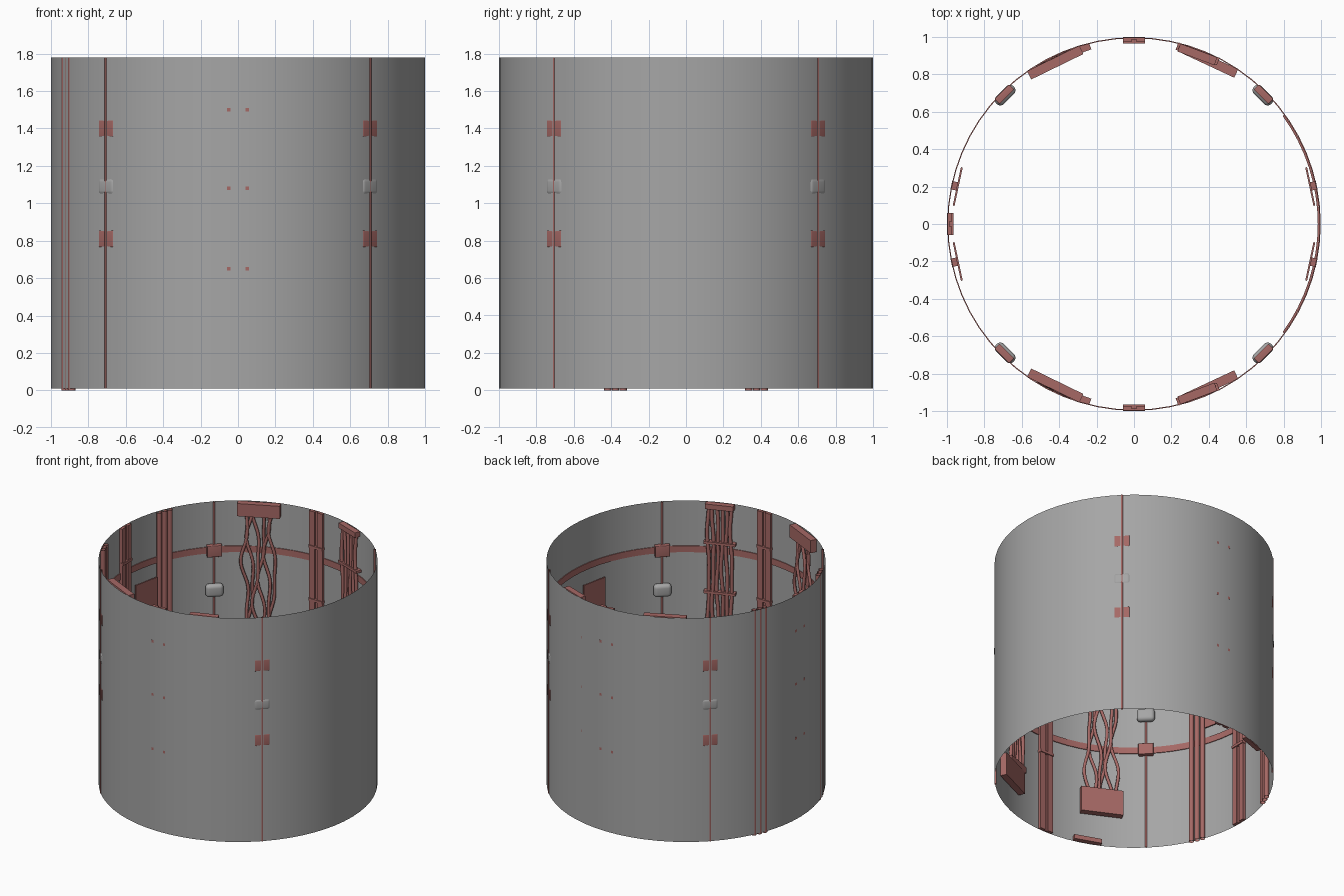
import bpy, bmesh, math
from mathutils import Matrix, Vector

if "Cube" in bpy.data.objects:
    bpy.data.objects.remove(bpy.data.objects["Cube"], do_unlink=True)

BASE, TOP = 0.01, 1.78


def material(name, rgb):
    m = bpy.data.materials.new(name)
    m.use_nodes = True
    m.diffuse_color = (*rgb, 1)
    m.node_tree.nodes["Principled BSDF"].inputs["Base Color"].default_value = (*rgb, 1)
    return m


grey = material("concrete grey", (0.38, 0.38, 0.38))
red = material("dusty red", (0.38, 0.14, 0.13))


def finish(name, bm, mat, smooth=False):
    me = bpy.data.meshes.new(name)
    bm.to_mesh(me)
    bm.free()
    ob = bpy.data.objects.new(name, me)
    bpy.context.collection.objects.link(ob)
    me.materials.append(mat)
    if smooth:
        bpy.ops.object.select_all(action="DESELECT")
        ob.select_set(True)
        bpy.context.view_layer.objects.active = ob
        bpy.ops.object.shade_smooth_by_angle(angle=math.radians(35))
    return ob


def on_wall(az, r, z, side=0.0):
    """Point on the wall: angle, distance from the axis, height, sideways shift."""
    a = math.radians(az) + side / r
    return Vector((r * math.cos(a), r * math.sin(a), z))


def box(name, az, r_in, r_out, z0, z1, width, mat=red, side=0.0, bevel=0.0):
    bm = bmesh.new()
    bmesh.ops.create_cube(bm, size=1)
    bmesh.ops.scale(bm, vec=(r_out - r_in, width, z1 - z0), verts=bm.verts)
    if bevel:
        bmesh.ops.bevel(bm, geom=bm.edges[:], offset=bevel, segments=5,
                        profile=0.5, affect="EDGES")
    shift = Matrix.Translation(((r_in + r_out) / 2, side, (z0 + z1) / 2))
    bm.transform(Matrix.Rotation(math.radians(az), 4, "Z") @ shift)
    return finish(name, bm, mat, bevel > 0)


def tube(name, az, r, radius, z0, z1, side=0.0):
    bm = bmesh.new()
    bmesh.ops.create_cone(bm, cap_ends=False, segments=12, radius1=radius,
                          radius2=radius, depth=z1 - z0)
    bm.transform(Matrix.Translation(on_wall(az, r, (z0 + z1) / 2, side)))
    return finish(name, bm, red, True)


def band(name, r_in, r_out, z0, z1, start=0, end=360, steps=64):
    """Rectangular section swept around the axis."""
    bm = bmesh.new()
    loops = []
    for i in range(steps + 1):
        az = start + (end - start) * i / steps
        loops.append([bm.verts.new(on_wall(az, r, z)) for r, z in
                      ((r_in, z0), (r_out, z0), (r_out, z1), (r_in, z1))])
    for a, b in zip(loops, loops[1:]):
        for k in range(4):
            n = (k + 1) % 4
            bm.faces.new((a[k], b[k], b[n], a[n]))
    bmesh.ops.remove_doubles(bm, verts=bm.verts, dist=1e-5)
    bmesh.ops.recalc_face_normals(bm, faces=bm.faces)
    return finish(name, bm, red, True)


def cable(name, az, z0, z1, side, wave, phase, radius):
    """Hanging cable with a gentle sideways wave."""
    cu = bpy.data.curves.new(name, "CURVE")
    cu.dimensions = "3D"
    cu.bevel_depth = radius
    cu.bevel_resolution = 2
    sp = cu.splines.new("POLY")
    n = 36
    sp.points.add(n - 1)
    for i, p in enumerate(sp.points):
        z = z0 + (z1 - z0) * i / (n - 1)
        sway = wave * (math.sin(9 * z + phase) + 0.5 * math.sin(17 * z + 2 * phase))
        r = 0.972 + 0.4 * wave * math.sin(7 * z + 3 * phase)
        p.co = (*on_wall(az, r, z, side + sway), 1)
    sp.use_smooth = True
    ob = bpy.data.objects.new(name, cu)
    cu.materials.append(red)
    bpy.context.collection.objects.link(ob)


# Open shaft wall
bm = bmesh.new()
bmesh.ops.create_cone(bm, cap_ends=False, segments=64, radius1=1, radius2=1,
                      depth=TOP - BASE)
bm.transform(Matrix.Translation((0, 0, (TOP + BASE) / 2)))
finish("shaft_wall", bm, grey, True)

# Ring bands around the inside
for name, z in (("lower_ring", 0.81), ("upper_ring", 1.40)):
    band(name, 0.992, 0.998, z - 0.025, z + 0.025)
band("ring_reinforcement", 0.982, 0.992, 0.785, 0.835, -36, 36, 16)

# Seam rods with brackets and lamps on the diagonals
for az in (45, 135, 225, 315):
    tube("seam_rod", az, 0.996, 0.008, BASE, TOP)
    for z in (0.81, 1.40):
        box("rod_bracket", az, 0.96, 0.9995, z - 0.045, z + 0.045, 0.11, bevel=0.006)
    box("wall_lamp", az, 0.945, 1.003, 1.04, 1.14, 0.13, grey, bevel=0.027)

# Double guide rails with clips
for az in (90, 180, 270):
    for side in (-0.035, 0.035):
        box("guide_rail", az, 0.972, 0.995, BASE, TOP, 0.045, side=side)
    box("rail_back", az, 0.985, 0.996, BASE, TOP, 0.11)
    for z in (0.65, 1.08, 1.50):
        box("rail_clip", az, 0.965, 0.998, z - 0.01, z + 0.01, 0.12)

for s in (1, -1):
    # Wall panels on standoffs
    for az in (12, 168):
        box("wall_panel", az * s, 0.958, 0.968, 0.90, 1.28, 0.21)
        box("panel_standoff", az * s, 0.968, 0.998, 1.0, 1.18, 0.045)

    # Three riser pipes
    for side in (-0.045, 0, 0.045):
        tube("riser_pipe", 157.4 * s, 0.982, 0.019, 0, TOP, side)

    # Loose cables between two junction boxes
    az = 116 * s
    box("upper_junction_box", az, 0.935, 0.985, 1.68, TOP, 0.31)
    box("lower_junction_box", az, 0.935, 0.985, 0.25, 0.45, 0.31)
    box("cable_foot", 110 * s, 0.955, 0.992, BASE, 0.045, 0.21)
    for i in range(6):
        cable("loose_cable", az, 0.42, 1.70, (i - 2.5) * 0.04, 0.022, 1.7 * i, 0.012)

    # Bundled cables held by clamps
    az = 69.5 * s
    box("bundle_top_plate", az, 0.945, 0.99, 1.74, TOP, 0.21)
    box("bundle_end_plate", az, 0.945, 0.99, 0.37, 0.42, 0.21)
    box("bundle_base_box", 65 * s, 0.935, 0.985, 0.19, 0.37, 0.31)
    for i in range(6):
        cable("bundled_cable", az, 0.40, 1.75, (i - 2.5) * 0.034, 0.006, 1.3 * i, 0.014)
    for z in (0.73, 1.08, 1.47):
        box("bundle_clamp", az, 0.95, 0.992, z - 0.01, z + 0.01, 0.235)
